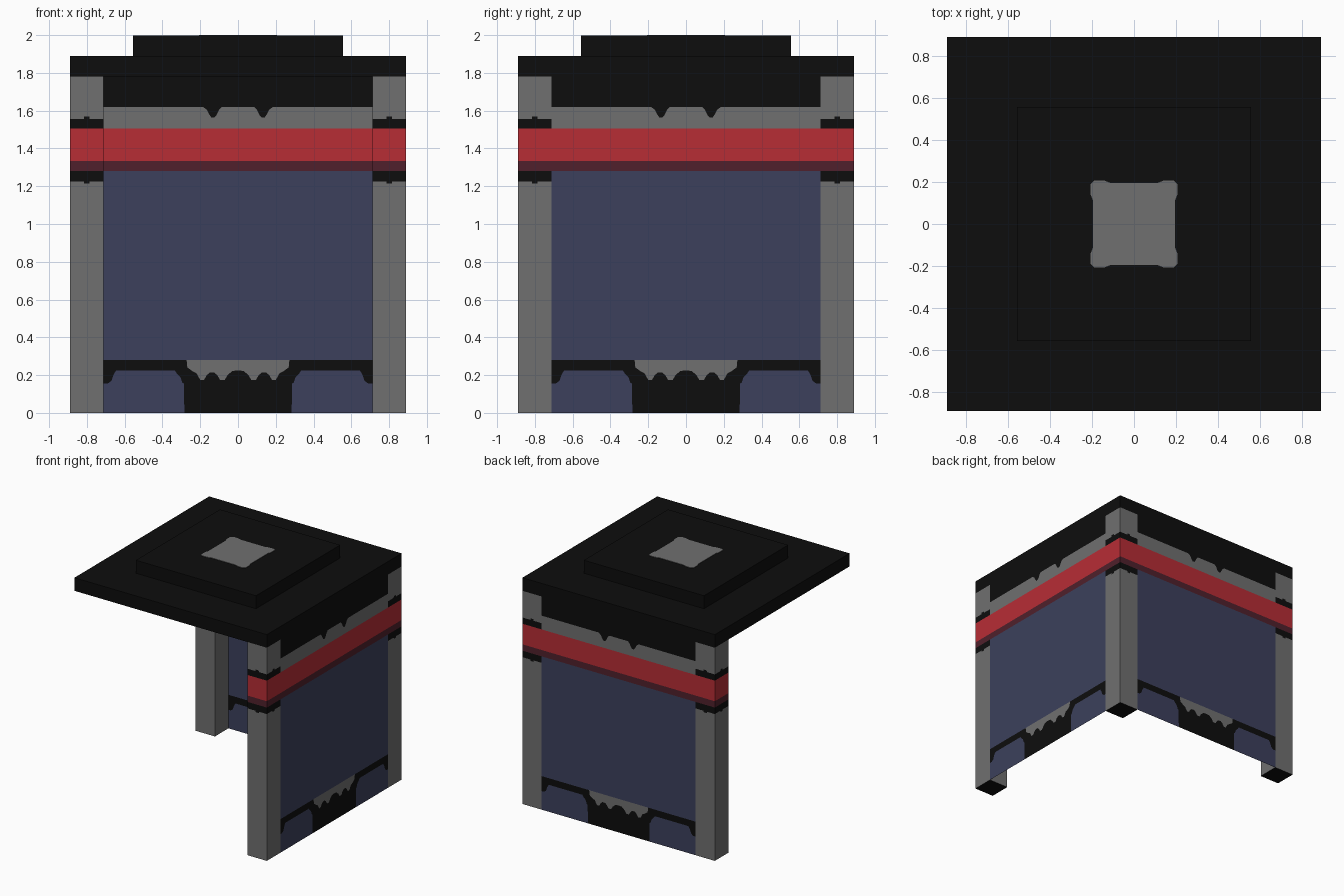
import bpy, bmesh, math
from mathutils import Vector, Matrix

if "Cube" in bpy.data.objects:
    bpy.data.objects.remove(bpy.data.objects["Cube"])

R, POST, EAVE = 0.889, 0.178, 1.78


def mat(name, rgb):
    m = bpy.data.materials.new(name)
    m.diffuse_color = (*rgb, 1)
    m.use_nodes = True
    m.node_tree.nodes["Principled BSDF"].inputs["Base Color"].default_value = m.diffuse_color
    return m


MATS = [mat("black", (0.004, 0.004, 0.004)), mat("grey", (0.162, 0.162, 0.162)),
        mat("red", (0.474, 0.026, 0.036)), mat("dark red", (0.08, 0.0144, 0.025)),
        mat("slate blue", (0.045, 0.051, 0.107))]
BLACK, GREY, RED, DARK, BLUE = range(5)


def finish(bm, name):
    me = bpy.data.meshes.new(name)
    bm.to_mesh(me)
    bm.free()
    for m in MATS:
        me.materials.append(m)
    ob = bpy.data.objects.new(name, me)
    bpy.context.collection.objects.link(ob)
    return ob


def height(profile, x):
    """Height of a boundary: a constant, or a mirrored (|x|, z) polyline."""
    if not isinstance(profile, list):
        return profile
    x = abs(x)
    for (x0, z0), (x1, z1) in zip(profile, profile[1:]):
        if x0 <= x <= x1:
            return z0 + (z1 - z0) * (x - x0) / (x1 - x0)
    return profile[-1][1]


def panel(bm, centre, u, half, layers):
    """Flat upright panel; layers are (top boundary, colour) from the floor up."""
    xs = {0.0, half, -half}
    for top, _ in layers:
        if isinstance(top, list):
            xs |= {s * p[0] for p in top for s in (-1, 1) if p[0] <= half}
    xs = sorted(xs)
    centre, u = Vector(centre), Vector(u)
    for a, b in zip(xs, xs[1:]):
        la = lb = 0.0
        for top, colour in layers:
            ta, tb = height(top, a), height(top, b)
            pts = []
            for x, z in ((a, la), (b, lb), (b, tb), (a, ta)):
                p = centre + u * x + Vector((0, 0, z))
                if all((p - q).length > 1e-5 for q in pts):
                    pts.append(p)
            if len(pts) > 2 and (ta - la > 1e-5 or tb - lb > 1e-5):
                bm.faces.new([bm.verts.new(p) for p in pts]).material_index = colour
            la, lb = ta, tb


# Boundaries of the painted wall pattern
SKIRT = [(0, 0), (0.284, 0), (0.286, 0.155), (0.295, 0.16), (0.305, 0.19), (0.325, 0.21),
         (0.335, 0.225), (0.645, 0.225), (0.66, 0.2), (0.67, 0.17), (0.69, 0.155), (0.711, 0.155)]
FRINGE = [(0, 0.225), (0.03, 0.222), (0.055, 0.2), (0.07, 0.175), (0.095, 0.175), (0.11, 0.2),
          (0.125, 0.213), (0.15, 0.213), (0.165, 0.2), (0.18, 0.175), (0.2, 0.175), (0.22, 0.21),
          (0.24, 0.22), (0.268, 0.24), (0.272, 0.28), (0.711, 0.28)]
DRIPS = [(0, 1.62), (0.085, 1.62), (0.1, 1.605), (0.115, 1.575), (0.125, 1.565), (0.142, 1.565),
         (0.155, 1.585), (0.165, 1.605), (0.185, 1.62), (0.711, 1.62)]
WALL = [(SKIRT, BLUE), (FRINGE, BLACK), (0.28, GREY), (1.28, BLUE), (1.333, DARK),
        (1.505, RED), (DRIPS, GREY), (EAVE, BLACK)]

# Post stripes, with a small notch in the middle of each black stripe
LOW = [(0, 1.214), (0.014, 1.214), (0.015, 1.226), (0.1, 1.226)]
HIGH = [(0, 1.57), (0.014, 1.57), (0.015, 1.557), (0.1, 1.557)]
STRIPES = [(LOW, GREY), (1.28, BLACK), (1.333, DARK), (1.505, RED), (HIGH, BLACK), (EAVE, GREY)]

# Walls on the back and right only; the other two sides are open
for name, centre, u in (("back_wall", (0, R, 0), (-1, 0, 0)), ("right_wall", (R, 0, 0), (0, 1, 0))):
    bm = bmesh.new()
    panel(bm, centre, u, R - POST, WALL)
    finish(bm, name)

# Three corner posts
h = POST / 2
for name, sx, sy in (("back_right_post", 1, 1), ("front_right_post", 1, -1), ("back_left_post", -1, 1)):
    bm = bmesh.new()
    c = Vector((sx * (R - h), sy * (R - h), 0))
    for k in range(4):
        n = Matrix.Rotation(k * math.pi / 2, 3, 'Z') @ Vector((1, 0, 0))
        panel(bm, c + n * h, (-n.y, n.x, 0), h, STRIPES)
    foot = [c + Vector(p) for p in ((-h, -h, 0), (-h, h, 0), (h, h, 0), (h, -h, 0))]
    bm.faces.new([bm.verts.new(p) for p in foot]).material_index = BLACK
    finish(bm, name)

# Roof slab and raised cap
for name, half, z0, z1 in (("roof_slab", R, EAVE, 1.889), ("roof_cap", 0.555, 1.889, 1.997)):
    bm = bmesh.new()
    bmesh.ops.create_cube(bm, size=1, matrix=Matrix.Translation((0, 0, (z0 + z1) / 2))
                          @ Matrix.Diagonal((2 * half, 2 * half, z1 - z0, 1)))
    finish(bm, name)

# Grey lamp square with bulging corners
bm = bmesh.new()
corner = [(0.196, 0.115), (0.206, 0.14), (0.206, 0.19), (0.19, 0.206), (0.14, 0.206), (0.115, 0.196)]
ring = [Matrix.Rotation(k * math.pi / 2, 3, 'Z') @ Vector((x, y, 1.997)) for k in range(4) for x, y in corner]
base = bm.faces.new([bm.verts.new(p) for p in ring])
top = bmesh.ops.extrude_face_region(bm, geom=[base])
bmesh.ops.translate(bm, verts=[v for v in top["geom"] if isinstance(v, bmesh.types.BMVert)], vec=(0, 0, 0.003))
bmesh.ops.recalc_face_normals(bm, faces=bm.faces)
for f in bm.faces:
    f.material_index = GREY
finish(bm, "lamp_square")
